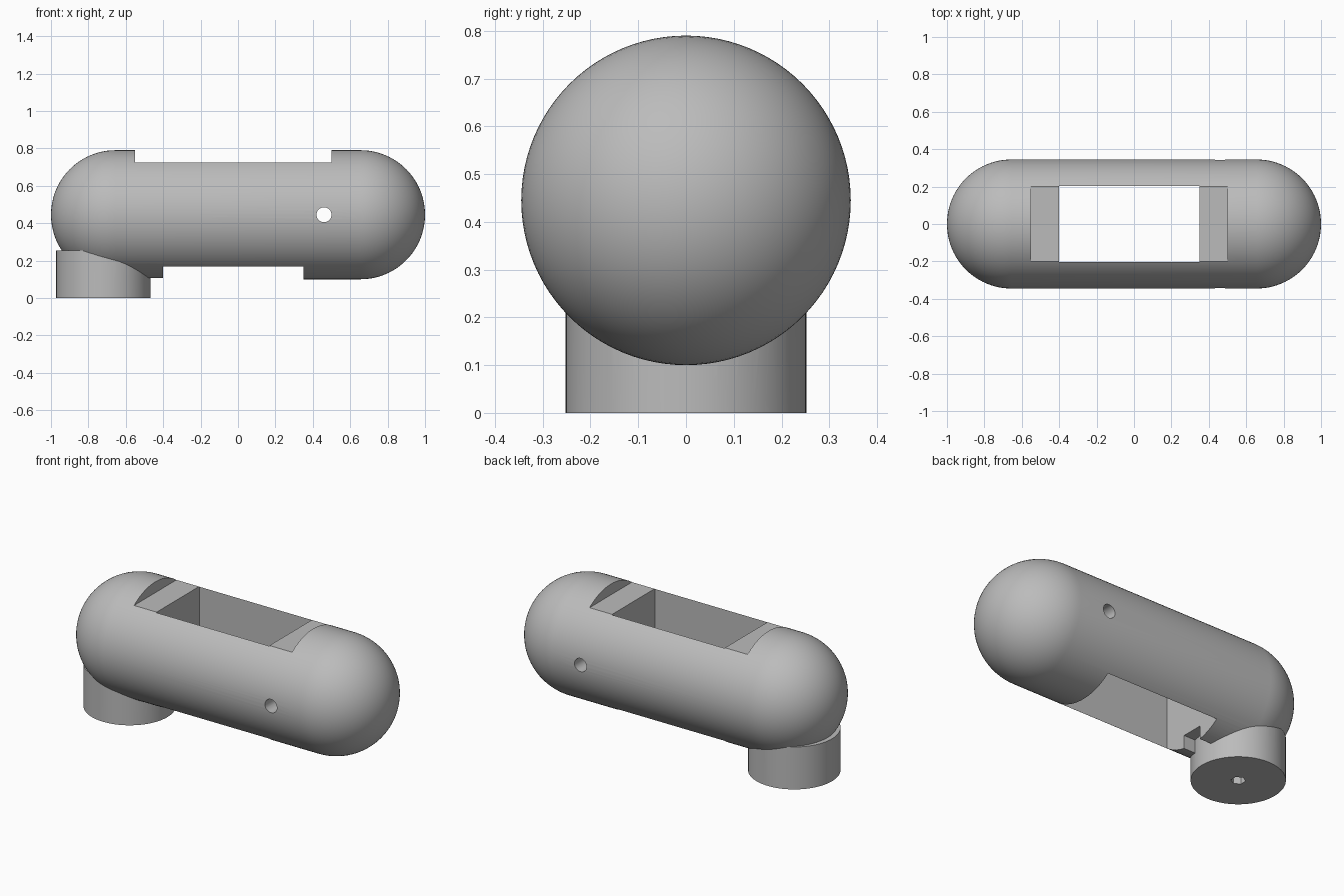
import bpy, bmesh, math
from mathutils import Matrix, Vector

if "Cube" in bpy.data.objects:
    bpy.data.objects.remove(bpy.data.objects["Cube"])

GREY = (0.5, 0.5, 0.5, 1)
grey = bpy.data.materials.new("plain_grey")
grey.use_nodes = True
grey.diffuse_color = GREY
grey.node_tree.nodes["Principled BSDF"].inputs["Base Color"].default_value = GREY

RADIUS, AXIS_Z, HALF = 0.345, 0.445, 0.655
PEG_X = -0.72


def finish(name, bm):
    bmesh.ops.recalc_face_normals(bm, faces=bm.faces)
    mesh = bpy.data.meshes.new(name)
    bm.to_mesh(mesh)
    bm.free()
    obj = bpy.data.objects.new(name, mesh)
    bpy.context.collection.objects.link(obj)
    mesh.materials.append(grey)
    return obj


def box(name, low, high):
    bm = bmesh.new()
    low, high = Vector(low), Vector(high)
    size = Matrix.Diagonal((high - low).to_4d())
    bmesh.ops.create_cube(bm, size=1, matrix=Matrix.Translation((low + high) / 2) @ size)
    return finish(name, bm)


def cylinder(name, centre, radius, depth, sides, axis="Z"):
    bm = bmesh.new()
    turn = Matrix.Rotation(math.pi / 2, 4, "X") if axis == "Y" else Matrix()
    bmesh.ops.create_cone(bm, cap_ends=True, segments=sides, radius1=radius, radius2=radius,
                          depth=depth, matrix=Matrix.Translation(centre) @ turn)
    return finish(name, bm)


def capsule(name):
    # Half outline with two round ends, spun about the long axis
    bm = bmesh.new()
    steps = 24
    ends = [(-1, math.pi / 2 * i / steps) for i in range(steps + 1)]
    ends += [(1, math.pi / 2 * i / steps) for i in range(steps, -1, -1)]
    points = [(s * (HALF + RADIUS * math.cos(a)), 0, AXIS_Z + RADIUS * math.sin(a)) for s, a in ends]
    verts = [bm.verts.new(p) for p in points]
    edges = [bm.edges.new(pair) for pair in zip(verts, verts[1:])]
    bmesh.ops.spin(bm, geom=verts + edges, cent=(0, 0, AXIS_Z), axis=(1, 0, 0),
                   angle=2 * math.pi, steps=96)
    bmesh.ops.remove_doubles(bm, verts=bm.verts, dist=0.0005)
    return finish(name, bm)


def combine(target, tool, operation):
    mod = target.modifiers.new(tool.name, "BOOLEAN")
    mod.object, mod.operation, mod.solver = tool, operation, "EXACT"
    bpy.context.view_layer.objects.active = target
    bpy.ops.object.modifier_apply(modifier=mod.name)
    bpy.data.objects.remove(tool)


# Rounded body with its cuts
body = capsule("capsule_body")
cuts = [
    box("top_recess", (-0.55, -0.4, 0.725), (0.5, 0.4, 1)),
    box("through_window", (-0.4, -0.204, -0.1), (0.35, 0.204, 1)),
    box("bottom_trim", (-0.4, -0.4, -0.1), (0.35, 0.4, 0.165)),
    box("wall_notch", (-0.48, -0.065, -0.1), (-0.38, 0.065, 0.185)),
    cylinder("cross_hole", (0.46, 0, AXIS_Z), 0.04, 1, 32, "Y"),
]
for cut in cuts:
    combine(body, cut, "DIFFERENCE")

# Round foot merged into the body, with a six-sided socket underneath
combine(body, cylinder("round_foot", (PEG_X, 0, 0.1275), 0.252, 0.255, 96), "UNION")
combine(body, cylinder("hex_socket", (PEG_X, 0, 0), 0.04, 0.4, 6), "DIFFERENCE")

bpy.ops.object.select_all(action="DESELECT")
body.select_set(True)
bpy.context.view_layer.objects.active = body
bpy.ops.object.shade_smooth_by_angle(angle=math.radians(30))
